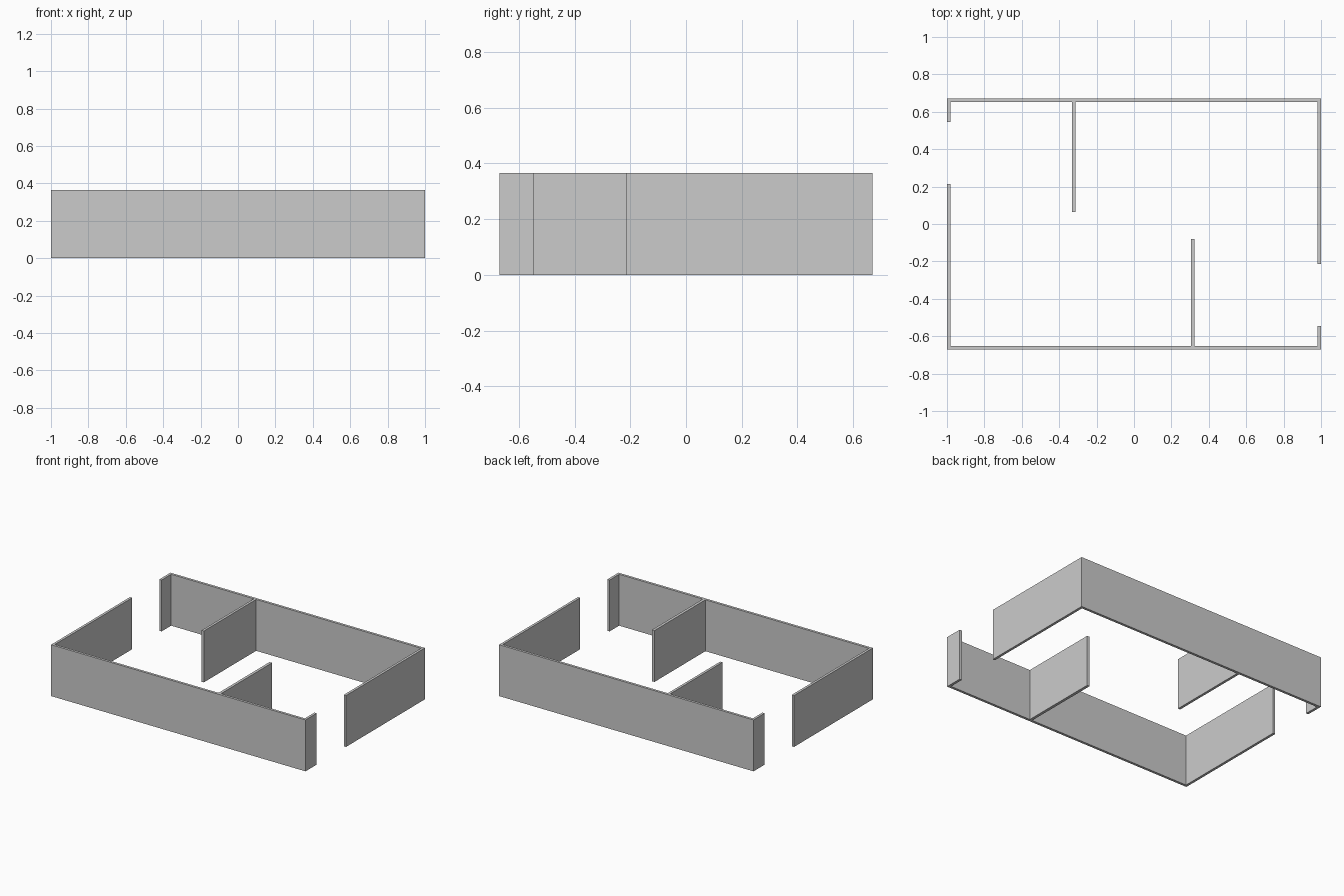
import bpy, bmesh

if "Cube" in bpy.data.objects:
    bpy.data.objects.remove(bpy.data.objects["Cube"])

H = 0.365          # wall height
T = 0.018          # wall thickness
X, Y = 1.0, 0.67   # outer half sizes


def extrude_plan(name, outline):
    """Raise a closed floor-plan outline into a wall of height H."""
    bm = bmesh.new()
    face = bm.faces.new([bm.verts.new((x, y, 0)) for x, y in outline])
    top = bmesh.ops.extrude_face_region(bm, geom=[face])["geom"]
    bmesh.ops.translate(bm, vec=(0, 0, H),
                        verts=[v for v in top if isinstance(v, bmesh.types.BMVert)])
    bmesh.ops.recalc_face_normals(bm, faces=bm.faces)
    mesh = bpy.data.meshes.new(name)
    bm.to_mesh(mesh)
    bm.free()
    obj = bpy.data.objects.new(name, mesh)
    bpy.context.collection.objects.link(obj)
    return obj


# Outer walls: a C-shaped run, repeated turned half way round, leaving two doorways
shell = [(-X, 0.545), (-X, Y), (X, Y), (X, -0.215),
         (X - T, -0.215), (X - T, Y - T), (-X + T, Y - T), (-X + T, 0.545)]
extrude_plan("back_outer_wall", shell)
extrude_plan("front_outer_wall", [(-x, -y) for x, y in shell])


# Inner partitions, butting against the outer walls
def partition(name, x, y0, y1, t):
    extrude_plan(name, [(x - t / 2, y0), (x + t / 2, y0), (x + t / 2, y1), (x - t / 2, y1)])


partition("back_partition", -0.323, 0.065, Y - T, T)
partition("front_partition", 0.314, -Y + T, -0.08, 0.02)
